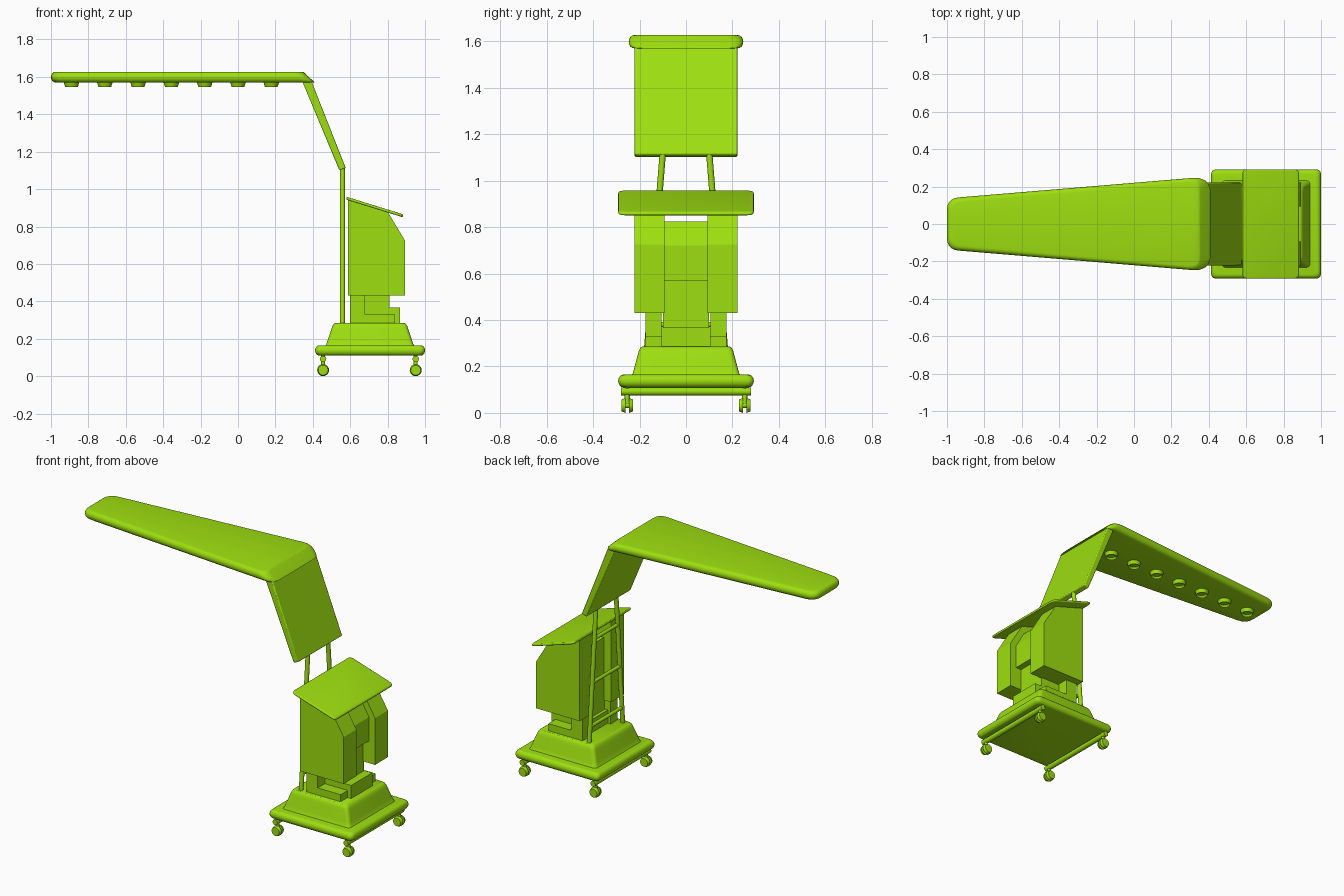
import bpy, bmesh, math
from mathutils import Vector

if "Cube" in bpy.data.objects:
    bpy.data.objects.remove(bpy.data.objects["Cube"])

green = bpy.data.materials.new("lime_green")
green.use_nodes = True
colour = (0.34, 0.74, 0.005, 1)
green.diffuse_color = colour
green.node_tree.nodes["Principled BSDF"].inputs["Base Color"].default_value = colour


def finish(bm, name, smooth=True, bevel=0):
    bmesh.ops.recalc_face_normals(bm, faces=bm.faces)
    mesh = bpy.data.meshes.new(name)
    bm.to_mesh(mesh)
    bm.free()
    obj = bpy.data.objects.new(name, mesh)
    bpy.context.collection.objects.link(obj)
    mesh.materials.append(green)
    if bevel:
        mod = obj.modifiers.new("soft_edges", "BEVEL")
        mod.width, mod.segments = bevel, 2
    if smooth:
        bpy.ops.object.select_all(action="DESELECT")
        obj.select_set(True)
        bpy.context.view_layer.objects.active = obj
        bpy.ops.object.shade_smooth_by_angle(angle=math.radians(35))
    return obj


def ring(z, x0, x1, h0, h1, r, steps=5):
    """Rounded trapezoid outline, half width h0 at x0 and h1 at x1."""
    corners = [Vector(c) for c in ((x0, -h0, z), (x1, -h1, z), (x1, h1, z), (x0, h0, z))]
    points = []
    for i, c in enumerate(corners):
        a = c + (corners[i - 1] - c).normalized() * r
        b = c + (corners[(i + 1) % 4] - c).normalized() * r
        for s in range(steps + 1):
            t = s / steps
            points.append(a * (1 - t) ** 2 + c * 2 * t * (1 - t) + b * t * t)
    return points


def loft(name, rings):
    bm = bmesh.new()
    loops = [[bm.verts.new(p) for p in pts] for pts in rings]
    for low, high in zip(loops, loops[1:]):
        for i in range(len(low)):
            j = (i + 1) % len(low)
            bm.faces.new((low[i], low[j], high[j], high[i]))
    bm.faces.new(loops[0][::-1])
    bm.faces.new(loops[-1])
    return finish(bm, name)


def slab(name, z0, z1, x0, x1, h0, h1, r, edge, lean=0):
    """Rounded slab; lean pulls the top of the x1 end back."""
    rings = []
    for k in range(9):
        a = math.pi * (k / 8 - 0.5)
        inset = edge * (1 - math.cos(a))
        t = (math.sin(a) + 1) / 2
        rings.append(ring(z0 + (z1 - z0) * t, x0 + inset, x1 - lean * t - inset * (lean == 0),
                          h0 - inset, h1 - inset, r))
    return loft(name, rings)


def extrude(name, profile, y0, y1, bevel=0):
    """Side profile (x, z) extruded between y0 and y1."""
    bm = bmesh.new()
    face = bm.faces.new([bm.verts.new((x, y0, z)) for x, z in profile])
    out = bmesh.ops.extrude_face_region(bm, geom=[face])
    moved = [v for v in out["geom"] if isinstance(v, bmesh.types.BMVert)]
    bmesh.ops.translate(bm, vec=(0, y1 - y0, 0), verts=moved)
    return finish(bm, name, bevel > 0, bevel)


def block(name, x0, x1, z0, z1, y0, y1):
    return extrude(name, [(x0, z0), (x1, z0), (x1, z1), (x0, z1)], y0, y1)


def rod(name, a, b, r, r2=None, dish=False):
    a, b = Vector(a), Vector(b)
    bm = bmesh.new()
    bmesh.ops.create_cone(bm, cap_ends=True, segments=20, radius1=r,
                          radius2=r if r2 is None else r2, depth=(b - a).length)
    if dish:
        cap = [f for f in bm.faces if f.normal.z < -0.9]
        bmesh.ops.inset_region(bm, faces=cap, thickness=0.009)
        bmesh.ops.translate(bm, vec=(0, 0, 0.012), verts=cap[0].verts)
    bm.transform((b - a).to_track_quat("Z", "Y").to_matrix().to_4x4())
    bmesh.ops.translate(bm, vec=(a + b) / 2, verts=bm.verts)
    return finish(bm, name)


# Wheeled base
slab("base_plate", 0.11, 0.165, 0.412, 1.0, 0.292, 0.292, 0.03, 0.022)
plinth = [(0.16, 0.0), (0.172, 0.008), (0.19, 0.014), (0.25, 0.034),
          (0.265, 0.039), (0.278, 0.046), (0.285, 0.056)]
loft("plinth", [ring(z, 0.465 + i, 0.945 - i, 0.235 - i * 0.8, 0.235 - i * 0.8, 0.025)
                for z, i in plinth])

for x, end in ((0.455, "back"), (0.95, "front")):
    rod(end + "_axle_bar", (x, -0.28, 0.092), (x, 0.28, 0.092), 0.017)
    for y, side in ((-0.253, "right"), (0.253, "left")):
        name = f"{end}_{side}_caster"
        rod(name + "_stem", (x, y, 0.03), (x, y, 0.11), 0.011)
        rod(name + "_hub", (x, y - 0.02, 0.033), (x, y + 0.02, 0.033), 0.012)
        for s in (-1, 1):
            rod(name + "_wheel", (x, y + s * 0.007, 0.032), (x, y + s * 0.024, 0.032), 0.032, 0.026)

# Lower cabinet
block("centre_foot", 0.62, 0.865, 0.28, 0.368, -0.105, 0.105)
block("centre_column", 0.64, 0.81, 0.36, 0.60, -0.1, 0.1)
foot = [(0.60, 0.28), (0.84, 0.28), (0.84, 0.33), (0.68, 0.33), (0.68, 0.44), (0.60, 0.44)]

# Cabinet body
cheek = [(0.588, 0.43), (0.893, 0.43), (0.893, 0.725), (0.80, 0.88), (0.588, 0.947)]
for s, side in ((-1, "right"), (1, "left")):
    extrude(side + "_foot", foot, s * 0.105, s * 0.175)
    extrude(side + "_cabinet", cheek, s * 0.093, s * 0.221)
extrude("centre_cabinet", [(0.64, 0.57), (0.85, 0.57), (0.85, 0.72), (0.79, 0.825), (0.64, 0.825)],
        -0.093, 0.093)

# Sloping tray
tray = slab("tray", 0, 0.016, 0.58, 0.882, 0.292, 0.292, 0.025, 0.006)
for v in tray.data.vertices:
    v.co.z += 0.943 - (v.co.x - 0.58) * 0.31

# Ladder
def ladder_half(z):
    return 0.1 + (1.12 - z) * 0.08


for s, side in ((-1, "right"), (1, "left")):
    rod(side + "_ladder_pole", (0.559, s * ladder_half(0.28), 0.28),
        (0.559, s * ladder_half(1.12), 1.12), 0.0135)
for z in (0.38, 0.65, 0.92):
    rod("ladder_rung", (0.559, -ladder_half(z), z), (0.559, ladder_half(z), z), 0.011)

# Leaning panel and lamp arm
extrude("leaning_panel", [(0.342, 1.58), (0.392, 1.58), (0.576, 1.113), (0.542, 1.1)],
        -0.221, 0.221, 0.006)
slab("lamp_arm", 1.57, 1.627, -1.0, 0.41, 0.137, 0.252, 0.062, 0.024, 0.06)

# Lamps under the arm
for i in range(7):
    x = -0.89 + i * 0.178
    rod("lamp", (x, 0, 1.546), (x, 0, 1.575), 0.034, 0.043, dish=True)
